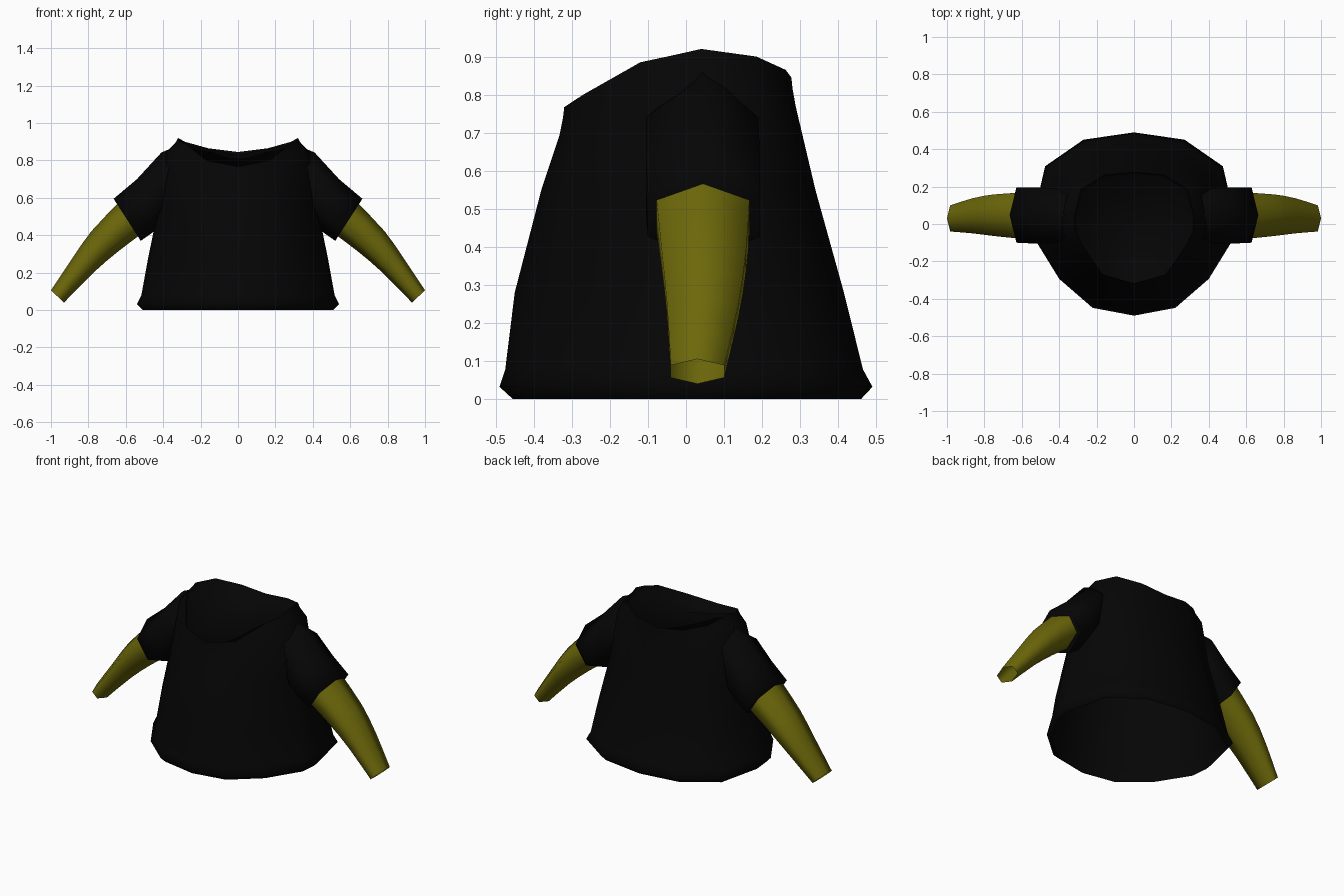
import bpy, bmesh, math
from mathutils import Vector

if "Cube" in bpy.data.objects:
    bpy.data.objects.remove(bpy.data.objects["Cube"])


def material(name, rgb):
    m = bpy.data.materials.new(name)
    m.diffuse_color = (*rgb, 1)
    m.use_nodes = True
    m.node_tree.nodes["Principled BSDF"].inputs["Base Color"].default_value = m.diffuse_color
    return m


BLACK = material("black cloth", (0.0016, 0.0016, 0.0016))
OLIVE = material("olive cloth", (0.15, 0.137, 0.003))


def loft(name, rings, mat, cap_end=False, mirror=False, angle=85):
    """Skin a list of closed rings into one object."""
    bm = bmesh.new()
    loops = [[bm.verts.new(p) for p in r] for r in rings]
    n = len(loops[0])
    for a, b in zip(loops, loops[1:]):
        for i in range(n):
            j = (i + 1) % n
            bm.faces.new((a[i], a[j], b[j], b[i]))
    # Temporary caps keep the normals pointing outward
    ends = [bm.faces.new(loops[0][::-1]), bm.faces.new(loops[-1])]
    bmesh.ops.recalc_face_normals(bm, faces=bm.faces)
    if cap_end:
        bmesh.ops.poke(bm, faces=ends[1:])
    bmesh.ops.delete(bm, geom=ends[:1] if cap_end else ends, context='FACES_ONLY')
    me = bpy.data.meshes.new(name)
    bm.to_mesh(me)
    bm.free()
    me.materials.append(mat)
    ob = bpy.data.objects.new(name, me)
    bpy.context.collection.objects.link(ob)
    if mirror:
        ob.modifiers.new("mirror", 'MIRROR').use_mirror_merge = False
    bpy.ops.object.select_all(action='DESELECT')
    ob.select_set(True)
    bpy.context.view_layer.objects.active = ob
    bpy.ops.object.shade_smooth_by_angle(angle=math.radians(angle))
    return ob


def full(half):
    """Complete a half ring (back centre to front centre) across x = 0."""
    return half + [Vector((-p.x, p.y, p.z)) for p in half[-2:0:-1]]


# Torso cross-section, back to front, as fractions of the half sizes
SECTION = [(0, 1), (.5, .92), (.88, .63), (1, .06),
           (.98, -.17), (.74, -.6), (.41, -.915), (0, -1)]


def torso_ring(z, hx, front, back):
    return [Vector((x * hx, y * (back if y > 0 else front), z)) for x, y in SECTION]


# Neckline: high at the shoulders, low at the front
neck = [Vector(p) for p in [(0, .277, .845), (.16, .262, .865), (.285, .185, .90),
                            (.32, .04, .92), (.315, -.04, .902), (.275, -.12, .885),
                            (.17, -.27, .80), (0, -.32, .767)]]
chest = torso_ring(.55, .425, .38, .34)
# Shoulder line follows the neckline, swelling outward below it
shoulder = [Vector((p.x * 1.2, p.y * 1.04, p.z - .075)) for p in neck]
collar = [Vector((p.x * 1.05, p.y * 1.01, p.z - .028)) for p in neck]
# Lining just inside the neckline closes the top
lining = [Vector((p.x * .96, p.y * .96, p.z - .03)) for p in neck]

body = [torso_ring(0, .51, .455, .46),
        torso_ring(.032, .54, .49, .49),
        torso_ring(.078, .517, .475, .465),
        torso_ring(.28, .48, .45, .415),
        chest, shoulder, collar, neck, lining]
loft("shirt_body", [full(r) for r in body], BLACK, cap_end=True)


def limb_ring(xt, zt, xb, zb, y0, y1):
    """Six-sided ring with a corner at the top and bottom."""
    ym = (y0 + y1) / 2

    def at(t, y):
        return Vector((xt + (xb - xt) * t, y, zt + (zb - zt) * t))
    return [at(0, ym), at(.25, y1), at(.75, y1), at(1, ym), at(.75, y0), at(.25, y0)]


def refine(rings):
    """Add one curved in-between ring to every span."""
    out = []
    for i in range(len(rings) - 1):
        a, b = rings[i], rings[i + 1]
        p = rings[max(i - 1, 0)]
        q = rings[min(i + 2, len(rings) - 1)]
        out += [a, [(9 * (u + v) - s - t) / 16 for u, v, s, t in zip(a, b, p, q)]]
    return out + [rings[-1]]


# Short sleeves, flaring out of the shoulder and closed around the arm
loft("sleeves", [limb_ring(.345, .87, .40, .47, -.07, .155),
                 limb_ring(.41, .842, .43, .435, -.105, .19),
                 limb_ring(.54, .70, .47, .405, -.105, .195),
                 limb_ring(.665, .595, .52, .37, -.10, .195)],
     BLACK, cap_end=True, mirror=True)

# Long under-sleeves
arm = [limb_ring(.64, .572, .53, .397, -.078, .167),
       limb_ring(.785, .42, .645, .31, -.064, .158),
       limb_ring(.89, .27, .775, .198, -.05, .138),
       limb_ring(1.0, .105, .93, .04, -.04, .10)]
loft("under_sleeves", refine(arm), OLIVE, mirror=True)
